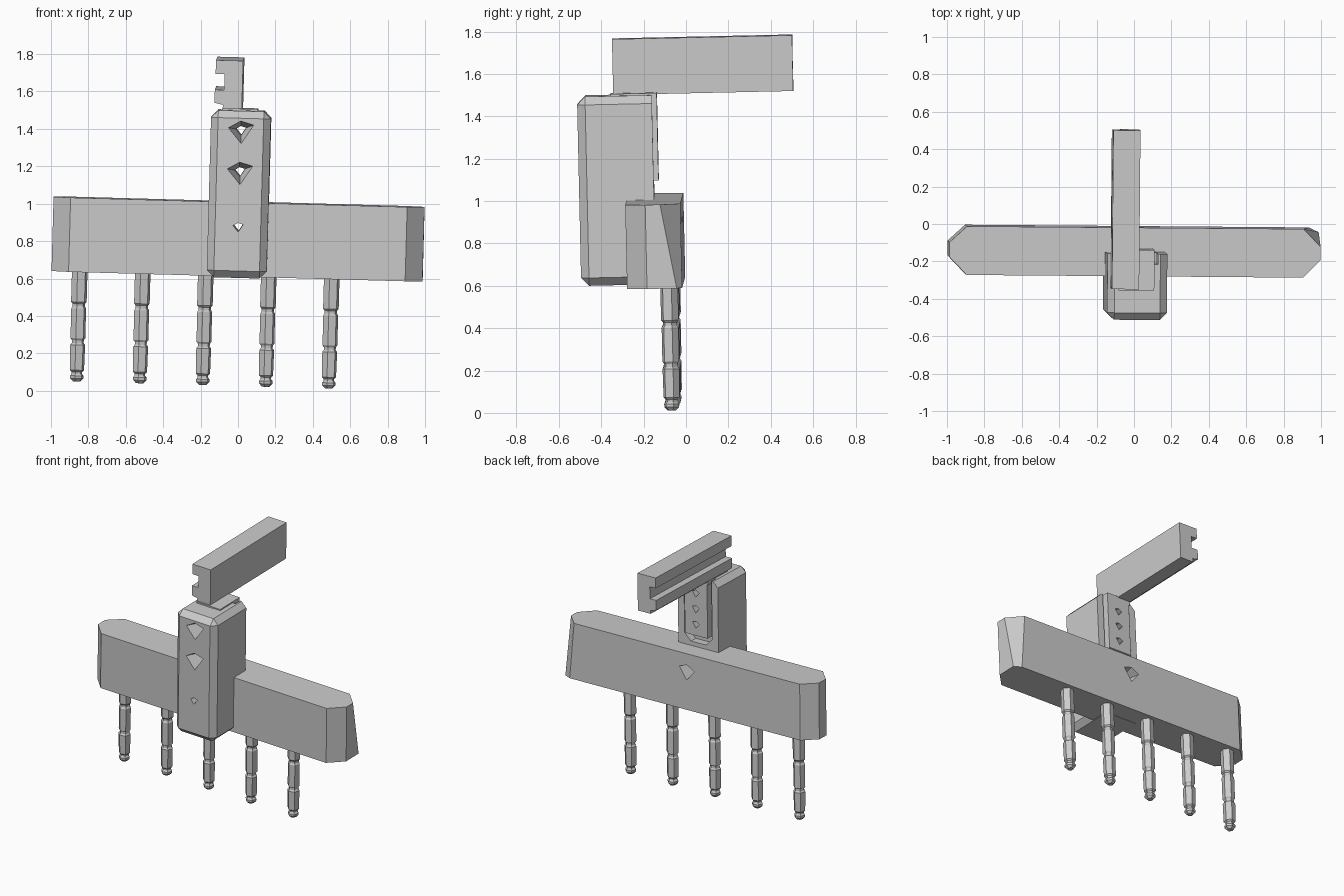
import bpy, bmesh, math
from mathutils import Matrix, Vector

if "Cube" in bpy.data.objects:
    bpy.data.objects.remove(bpy.data.objects["Cube"])

# Single material
grey = bpy.data.materials.new("plain grey")
grey.use_nodes = True
grey.diffuse_color = (0.6, 0.6, 0.6, 1)
grey.node_tree.nodes["Principled BSDF"].inputs["Base Color"].default_value = (0.6, 0.6, 0.6, 1)

# The whole assembly leans slightly
pivot = Vector((0, -0.15, 0.8))
lean = (Matrix.Translation(pivot) @ Matrix.Rotation(-0.008, 4, 'Z')
        @ Matrix.Rotation(0.028, 4, 'Y') @ Matrix.Rotation(0.022, 4, 'X')
        @ Matrix.Translation(-pivot))
parts = []


def finish(bm, name, keep=True):
    bmesh.ops.recalc_face_normals(bm, faces=bm.faces)
    mesh = bpy.data.meshes.new(name)
    bm.to_mesh(mesh)
    bm.free()
    mesh.materials.append(grey)
    ob = bpy.data.objects.new(name, mesh)
    bpy.context.collection.objects.link(ob)
    if keep:
        parts.append(ob)
    return ob


def loft(name, rings, keep=True):
    """Skin a closed solid through rings holding equal numbers of points."""
    bm = bmesh.new()
    loops = [[bm.verts.new(p) for p in ring] for ring in rings]
    n = len(loops[0])
    for a, b in zip(loops, loops[1:]):
        for i in range(n):
            j = (i + 1) % n
            bm.faces.new((a[i], a[j], b[j], b[i]))
    bm.faces.new(loops[0])
    bm.faces.new(loops[-1])
    return finish(bm, name, keep)


def box(name, lo, hi, bevel=0, keep=True):
    """Box between two corners; all edges off the back face may be bevelled."""
    bm = bmesh.new()
    bmesh.ops.create_cube(bm, size=1)
    for v in bm.verts:
        v.co = [lo[i] if v.co[i] < 0 else hi[i] for i in range(3)]
    if bevel:
        edges = [e for e in bm.edges if min(v.co.y for v in e.verts) < hi[1] - 0.001]
        bmesh.ops.bevel(bm, geom=edges, offset=bevel, segments=1, affect='EDGES')
    return finish(bm, name, keep)


def kite_cutter(z, steps):
    """Kite-shaped funnel along y, as (y, scale) steps."""
    kite = [(-0.065, 0.012), (0, 0.05), (0.07, 0.03), (0.005, -0.07)]
    return loft("hole_cutter", [[(x * s, y, z + h * s) for x, h in kite] for y, s in steps], False)


def cut(targets, cutter):
    for ob in targets:
        mod = ob.modifiers.new("cut", 'BOOLEAN')
        mod.operation = 'DIFFERENCE'
        mod.solver = 'EXACT'
        mod.object = cutter
        bpy.context.view_layer.objects.active = ob
        bpy.ops.object.modifier_apply(modifier=mod.name)
    bpy.data.objects.remove(cutter)


# Crossbar with chamfered ends; one rear corner flares out at the bottom
front = [(-0.9, -0.275), (0.9, -0.275), (0.992, -0.18)]
rear = [(-0.9, -0.015), (-0.992, -0.1), (-0.992, -0.18)]
top = front + [(0.992, -0.11), (0.9, -0.015)] + rear
bottom = front + [(0.992, -0.04), (0.94, -0.015)] + rear
bar = loft("crossbar", [[(x, y, 0.613) for x, y in bottom], [(x, y, 1.01) for x, y in top]])

# Handle block with a channel in its back
block = box("handle_block", (-0.16, -0.498, 0.61), (0.16, -0.145, 1.503), 0.038)
channel = [(-0.11, 1.09), (-0.06, 1.04), (0.06, 1.04), (0.11, 1.09), (0.11, 1.6), (-0.11, 1.6)]
cut([block], loft("channel_cutter", [[(x, y, z) for x, z in channel] for y in (-0.2, 0)], False))

# Sliding insert and its cap under the rail
insert = box("insert_plate", (-0.09, -0.34, 1.1), (0.09, -0.122, 1.5))
box("insert_cap", (-0.1, -0.34, 1.48), (0.09, -0.122, 1.512))

# Funnel holes through block, insert and bar
for z in (1.4, 1.18):
    steps = [(-0.6, 1), (-0.497, 1), (-0.4, 0.42), (0.1, 0.42)]
    cut([block, insert], kite_cutter(z, steps))
cut([insert], kite_cutter(1.29, [(-0.22, 0.42), (0.1, 0.42)]))
cut([block, bar], kite_cutter(0.885, [(-0.6, 0.4), (-0.12, 0.4), (-0.014, 0.9), (0.1, 0.9)]))

# Channel rail on top, notched along one side
profile = [(-0.143, 1.768), (-0.143, 1.695), (-0.095, 1.695), (-0.095, 1.61), (-0.145, 1.61),
           (-0.145, 1.54), (-0.1, 1.53), (-0.1, 1.505), (0.002, 1.505), (0.002, 1.768)]
loft("top_rail", [[(x, y, z) for x, z in profile] for y in (-0.328, 0.522)])

# Five grooved pegs with pointed tips
outline = [(0.64, 0.043), (0.45, 0.043), (0.44, 0.034), (0.425, 0.034), (0.415, 0.041),
           (0.255, 0.041), (0.245, 0.033), (0.23, 0.033), (0.22, 0.041), (0.085, 0.039),
           (0.075, 0.029), (0.065, 0.029), (0.055, 0.037), (0.04, 0.036), (0.024, 0.02)]
for k in range(5):
    rings = [[(-0.842 + 0.337 * k + r * math.cos(a), -0.08 + r * math.sin(a), z)
              for a in (math.tau * (i + 0.25) / 6 for i in range(6))] for z, r in outline]
    loft(f"peg_{k + 1}", rings)

for ob in parts:
    ob.matrix_world = lean
